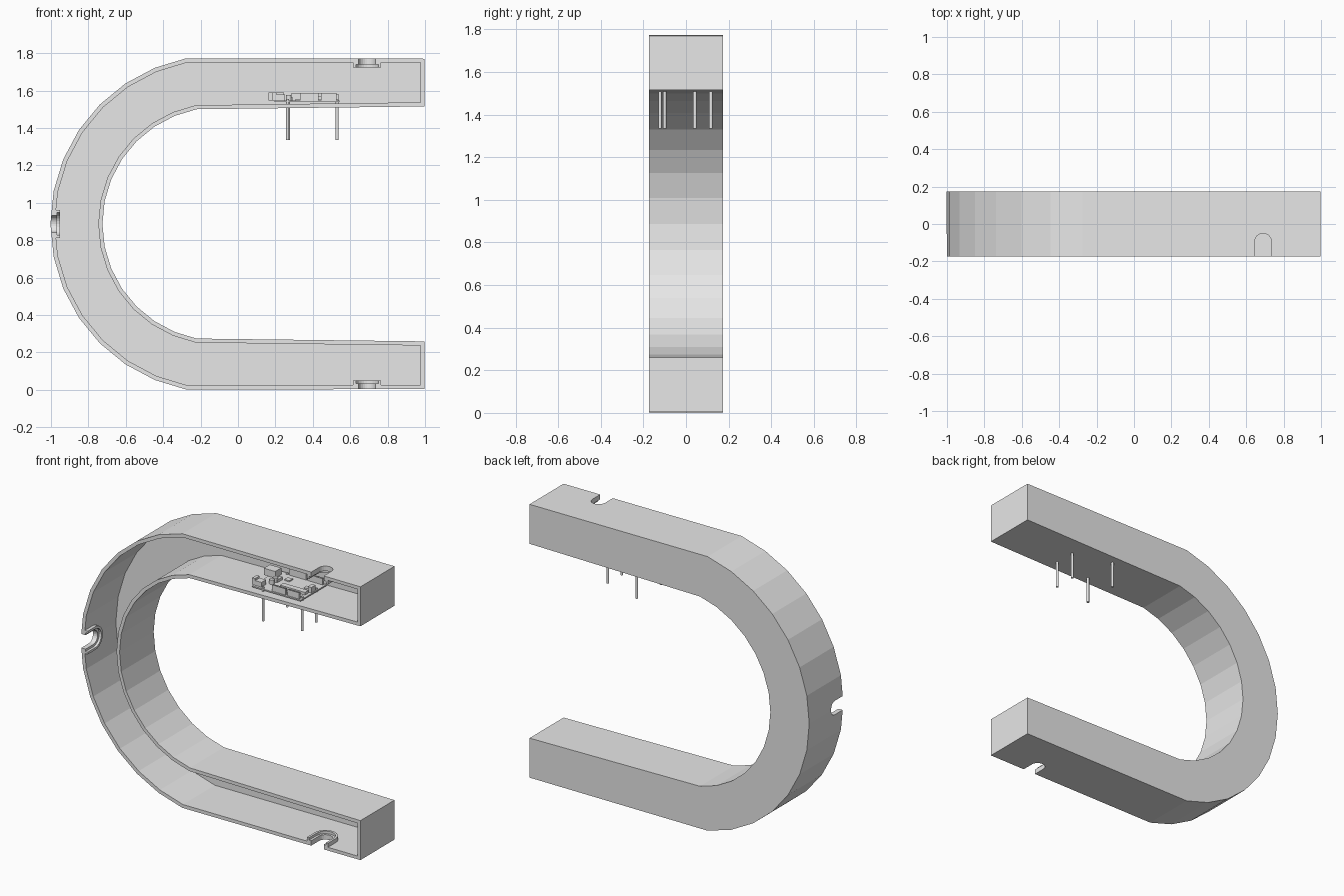
import bpy, bmesh, math
from mathutils import Matrix, Vector

cube = bpy.data.objects.get("Cube")
if cube:
    bpy.data.objects.remove(cube, do_unlink=True)

grey = bpy.data.materials.new("light grey")
grey.use_nodes = True
grey.diffuse_color = (0.8, 0.8, 0.8, 1)
grey.node_tree.nodes["Principled BSDF"].inputs["Base Color"].default_value = (0.8, 0.8, 0.8, 1)

HALF, MID, CX = 0.174, 0.887, -0.1   # half depth, mid height, arc centre


def finish(name, bm):
    bmesh.ops.recalc_face_normals(bm, faces=bm.faces)
    mesh = bpy.data.meshes.new(name)
    bm.to_mesh(mesh)
    bm.free()
    mesh.materials.append(grey)
    ob = bpy.data.objects.new(name, mesh)
    bpy.context.collection.objects.link(ob)
    return ob


def prism(name, points, sweep, matrix=None):
    bm = bmesh.new()
    face = bm.faces.new([bm.verts.new(p) for p in points])
    ext = bmesh.ops.extrude_face_region(bm, geom=[face])
    verts = [g for g in ext["geom"] if isinstance(g, bmesh.types.BMVert)]
    bmesh.ops.translate(bm, vec=sweep, verts=verts)
    if matrix:
        bm.transform(matrix)
    return finish(name, bm)


def box(name, x0, x1, y0, y1, z0, z1):
    return prism(name, [(x0, y0, z0), (x1, y0, z0), (x1, y1, z0), (x0, y1, z0)], (0, 0, z1 - z0))


def rod(name, x, y, z0, z1, r):
    ring = [(x + r * math.cos(a), y + r * math.sin(a), z0)
            for a in (math.tau * i / 12 for i in range(12))]
    return prism(name, ring, (0, 0, z1 - z0))


def cut(target, cutter):
    mod = target.modifiers.new("cut", 'BOOLEAN')
    mod.operation = 'DIFFERENCE'
    mod.solver = 'EXACT'
    mod.object = cutter
    cutter.hide_render = True
    cutter.hide_set(True)
    cutter.display_type = 'WIRE'


def arc(r):
    steps = [math.pi / 2 + math.pi * i / 16 for i in range(1, 16)]
    return [(CX + r * math.cos(a), MID + r * math.sin(a)) for a in steps]


def u_outline(r_out, r_in, end_x, end_out, end_in, y):
    # Horseshoe: outer arc, lower arm end, inner arc reversed, upper arm end
    pts = arc(r_out) + [(end_x, MID - end_out), (end_x, MID - end_in)]
    pts += arc(r_in)[::-1] + [(end_x, MID + end_in), (end_x, MID + end_out)]
    return [(x, y, z) for x, z in pts]


# Horseshoe housing, hollow and open at the front
housing = prism("housing", u_outline(0.903, 0.625, 0.997, 0.883, 0.628, -HALF), (0, 2 * HALF, 0))
cavity = prism("cavity_cutter", u_outline(0.88, 0.647, 0.975, 0.862, 0.65, -0.25), (0, 0.402, 0))
cut(housing, cavity)


# Cable slots: local x along the wall, local z pointing inwards
def half_ring(r, front, z):
    pts = [(r * math.cos(a), -0.095 + r * math.sin(a), z)
           for a in (math.pi * i / 12 for i in range(13))]
    return [(r, front, z)] + pts + [(-r, front, z)]


def u_band(name, r_out, r_in, depth, matrix):
    pts = half_ring(r_out, -HALF, 0.012) + half_ring(r_in, -HALF, 0.012)[::-1]
    return prism(name, pts, (0, 0, depth - 0.012), matrix)


places = {
    "bottom": Matrix.Translation((0.69, 0, 0.003)),
    "top": Matrix.Translation((0.69, 0, 2 * MID - 0.003)) @ Matrix.Diagonal((1, 1, -1, 1)),
    "side": Matrix.Translation((-1, 0, MID)) @ Matrix.Rotation(math.pi / 2, 4, 'Y'),
}
for side, matrix in places.items():
    slot = prism(side + "_slot_cutter", half_ring(0.045, -0.25, -0.06), (0, 0, 0.14), matrix)
    cut(housing, slot)
    u_band(side + "_slot_step", 0.062, 0.045, 0.032, matrix)
    u_band(side + "_slot_rim", 0.075, 0.06, 0.048, matrix)

# Apply the cuts so the housing is plain geometry, then drop the cutters
bpy.context.view_layer.update()
deps = bpy.context.evaluated_depsgraph_get()
mesh = bpy.data.meshes.new_from_object(housing.evaluated_get(deps))
housing.modifiers.clear()
housing.data = mesh
for ob in [o for o in bpy.data.objects if o.name.endswith("_cutter")]:
    bpy.data.objects.remove(ob, do_unlink=True)

# Circuit board, laid out in millimetres from its corner
S, BX, BY, BZ = 0.0051, 0.195, -0.134, 1.547


def part(name, u0, u1, v0, v1, h0, h1):
    return box(name, BX + u0 * S, BX + u1 * S, BY + v0 * S, BY + v1 * S, BZ + h0 * S, BZ + h1 * S)


part("circuit_board", 0, 68, 0, 52, -1.6, 0)
part("data_socket", -6, 10, 32, 44, 0, 8.5)
part("power_socket_body", -2, 11, 3, 12, 0, 6)
part("power_socket_front", -2, 2, 3, 12, 6, 8.5)
part("main_chip", 30, 65, 13, 20, 0.5, 4)
part("small_chip", 22, 29, 33, 40, 0, 1.5)
part("reset_button", 55, 61, 25, 31, 0, 3)
part("crystal", 15, 19, 24, 34, 0, 3.5)
part("pin_block", 62, 67, 23, 31, 0, 7)
for v in (18, 25):
    rod("capacitor", BX + 15 * S, BY + v * S, BZ, BZ + 5.5 * S, 3 * S)


# Socket strips with a narrow channel along the top
def strip(name, u0, u1, v):
    part(name, u0, u1, v - 1.25, v + 1.25, 0, 6)
    for k in (-1, 1):
        part(name + "_lip", u0, u1, v + k - 0.25, v + k + 0.25, 6, 8)


strip("front_power_strip", 27, 46, 2.5)
strip("front_input_strip", 49, 65, 2.5)
strip("back_strip_a", 18, 42, 49.5)
strip("back_strip_b", 44, 65, 49.5)

# Mounting pins reaching down through the arm
for x, y in ((0.265, -0.122), (0.27, 0.117), (0.53, -0.1), (0.53, 0.042)):
    rod("mounting_pin", x, y, 1.335, 1.556, 0.008)
